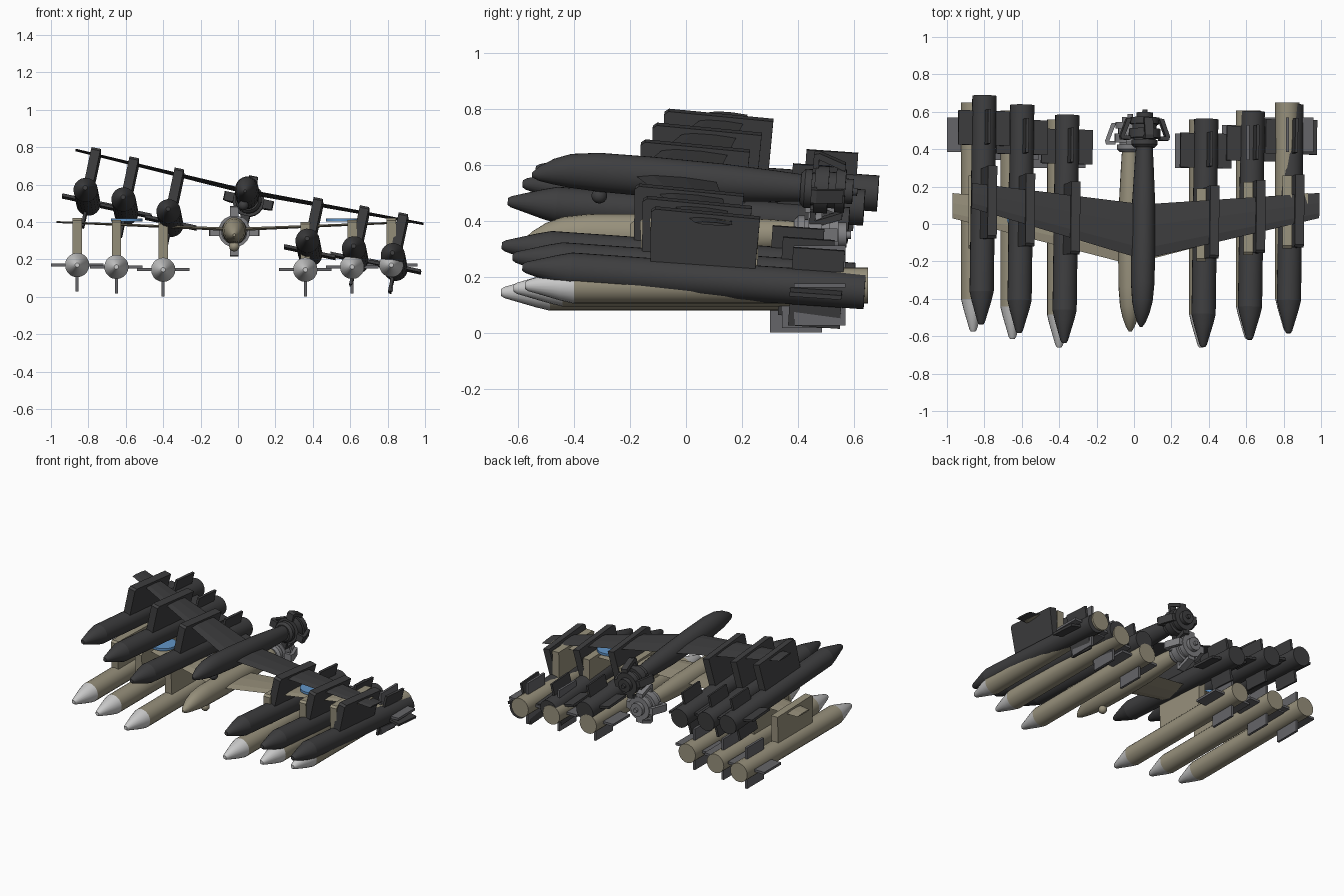
import bpy, bmesh, math
from mathutils import Matrix, Vector

if "Cube" in bpy.data.objects:
    bpy.data.objects.remove(bpy.data.objects["Cube"])


def mat(name, rgb):
    m = bpy.data.materials.new(name)
    m.diffuse_color = (*rgb, 1)
    m.use_nodes = True
    m.node_tree.nodes["Principled BSDF"].inputs["Base Color"].default_value = m.diffuse_color
    return m


DARK = mat("charcoal", (0.048, 0.048, 0.05))
TAN = mat("tan", (0.31, 0.28, 0.2))
GREY = mat("fin grey", (0.13, 0.13, 0.14))
ENGINE = mat("engine grey", (0.21, 0.21, 0.22))
LIGHT = mat("nose light grey", (0.6, 0.6, 0.6))
BLUE = mat("blue", (0.12, 0.3, 0.58))


def loft(name, rings, material, frame, smooth=False):
    """Skin closed rings of equal length and cap both ends."""
    bm = bmesh.new()
    vs = [[bm.verts.new(p) for p in r] for r in rings]
    n = len(vs[0])
    for a, b in zip(vs, vs[1:]):
        for i in range(n):
            j = (i + 1) % n
            bm.faces.new((a[i], a[j], b[j], b[i]))
    bm.faces.new(vs[0])
    bm.faces.new(vs[-1])
    bmesh.ops.recalc_face_normals(bm, faces=bm.faces)
    bm.transform(frame)
    me = bpy.data.meshes.new(name)
    bm.to_mesh(me)
    bm.free()
    me.materials.append(material)
    ob = bpy.data.objects.new(name, me)
    bpy.context.collection.objects.link(ob)
    if smooth:
        bpy.ops.object.select_all(action='DESELECT')
        ob.select_set(True)
        bpy.context.view_layer.objects.active = ob
        bpy.ops.object.shade_smooth_by_angle(angle=math.radians(35))
    return ob


def lathe(name, stations, x, z, material, frame, sx=1, n=20):
    """Round body along y; each station is (y, radius, height offset)."""
    rings = [[(x + sx * r * math.cos(2 * math.pi * i / n), y,
               z + dz + r * math.sin(2 * math.pi * i / n)) for i in range(n)]
             for y, r, dz in stations]
    return loft(name, rings, material, frame, True)


def box(name, x0, x1, y0, y1, z0, z1, material, frame):
    ring = lambda z: [(x0, y0, z), (x1, y0, z), (x1, y1, z), (x0, y1, z)]
    return loft(name, [ring(z0), ring(z1)], material, frame)


def wing_height(x):
    return 0.01 + 0.04 * abs(x) / 0.95


def aircraft(prefix, frame, body, nose, fin, engine, discs):
    # Fuselage with a drooped nose
    lathe(prefix + "fuselage",
          [(-0.575, 0.008, -0.02), (-0.55, 0.026, -0.014), (-0.5, 0.046, -0.003),
           (-0.44, 0.061, 0.004), (-0.34, 0.07, 0.006), (-0.15, 0.072, 0.003),
           (0.1, 0.068, 0), (0.3, 0.056, 0), (0.41, 0.048, 0)],
          0, 0, body, frame, 0.9)
    # Sensor ball under the nose
    ball = [(-0.33 - 0.028 * math.cos(a * math.pi / 8),
             max(0.002, 0.028 * math.sin(a * math.pi / 8)), 0) for a in range(9)]
    lathe(prefix + "sensor", ball, 0, -0.08, body, frame, n=12)

    # Swept, tapered wing with slight dihedral
    rings = []
    for x, lead, trail, t in ((-0.95, 0.03, 0.165, 0.005), (-0.06, -0.2, 0.085, 0.009),
                              (0.06, -0.2, 0.085, 0.009), (0.95, 0.03, 0.165, 0.005)):
        c, z = trail - lead, wing_height(x)
        rings.append([(x, lead, z), (x, lead + 0.2 * c, z + t), (x, lead + 0.6 * c, z + t),
                      (x, trail, z), (x, lead + 0.6 * c, z - t), (x, lead + 0.2 * c, z - t)])
    loft(prefix + "wing", rings, body, frame)

    # Stepped tail engine
    lathe(prefix + "engine",
          [(0.385, 0.055, 0), (0.40, 0.07, 0), (0.425, 0.07, 0), (0.425, 0.058, 0),
           (0.435, 0.058, 0), (0.435, 0.085, 0), (0.485, 0.085, 0), (0.485, 0.065, 0),
           (0.51, 0.065, 0), (0.51, 0.078, 0), (0.545, 0.078, 0), (0.545, 0.045, 0),
           (0.572, 0.045, 0), (0.572, 0.014, 0), (0.588, 0.014, 0)],
          0, 0, engine, frame)
    # Slanted guards around the engine
    side = [(0.08, 0.425), (0.13, 0.425), (0.135, 0.445), (0.1, 0.54),
            (0.075, 0.54), (0.112, 0.445), (0.08, 0.445)]
    for k in range(4):
        turn = frame @ Matrix.Rotation(k * math.pi / 2, 4, 'Y')
        loft(prefix + "engine_guard", [[(r, y, w) for r, y in side] for w in (-0.024, 0.024)],
             engine, turn)

    # Underwing stores: span offset, height, nose tip y, tail y, fin start y, pylon start y
    for sx in (-1, 1):
        for off, z, y0, y1, yf, yp in ((0.84, -0.18, -0.575, 0.65, 0.385, -0.13),
                                       (0.63, -0.19, -0.615, 0.607, 0.343, -0.165),
                                       (0.38, -0.205, -0.66, 0.56, 0.3, -0.2)):
            x = sx * off
            ys = y0 + 0.175
            lathe(prefix + "store_body", [(ys, 0.065, 0), (y1, 0.065, 0)], x, z, body, frame)
            lathe(prefix + "store_nose",
                  [(y0, 0.012, 0), (y0 + 0.012, 0.02, 0), (ys - 0.05, 0.053, 0), (ys, 0.065, 0)],
                  x, z, nose, frame)
            # Crossed tail fins
            box(prefix + "store_fin_flat", x - 0.14, x + 0.14, yf, yf + 0.185,
                z - 0.008, z + 0.008, fin, frame)
            box(prefix + "store_fin_upright", x - 0.008, x + 0.008, yf, yf + 0.185,
                z - 0.142, z + 0.142, fin, frame)
            # Pylon passing through the wing
            top = wing_height(x) + 0.025
            low = z + 0.055
            edge = [(yp, top - 0.012), (yp + 0.015, top), (yp + 0.39, top - 0.01),
                    (yp + 0.385, low), (yp + 0.01, low)]
            loft(prefix + "pylon", [[(x + w, y, h) for y, h in edge] for w in (-0.025, 0.025)],
                 body, frame)
        # Round wing marker discs
        if discs:
            lathe_frame = frame @ Matrix.Translation((sx * 0.575, 0.035, 0.06)) \
                @ Matrix.Rotation(math.pi / 2, 4, 'X')
            lathe(prefix + "wing_disc", [(-0.008, 0.085, 0), (0.008, 0.085, 0)],
                  0, 0, BLUE, lathe_frame, n=24)


# Level lower aircraft
aircraft("lower_", Matrix.Translation((-0.02, 0, 0.35)), TAN, LIGHT, GREY, ENGINE, True)

# Banked upper aircraft, nose slightly raised
bank = (Matrix.Translation((0.05, 0.025, 0.545))
        @ Matrix.Rotation(math.radians(-0.8), 4, 'Z')
        @ Matrix.Rotation(math.radians(-4), 4, 'X')
        @ Matrix.Rotation(math.radians(12), 4, 'Y'))
aircraft("upper_", bank, DARK, DARK, DARK, DARK, False)
